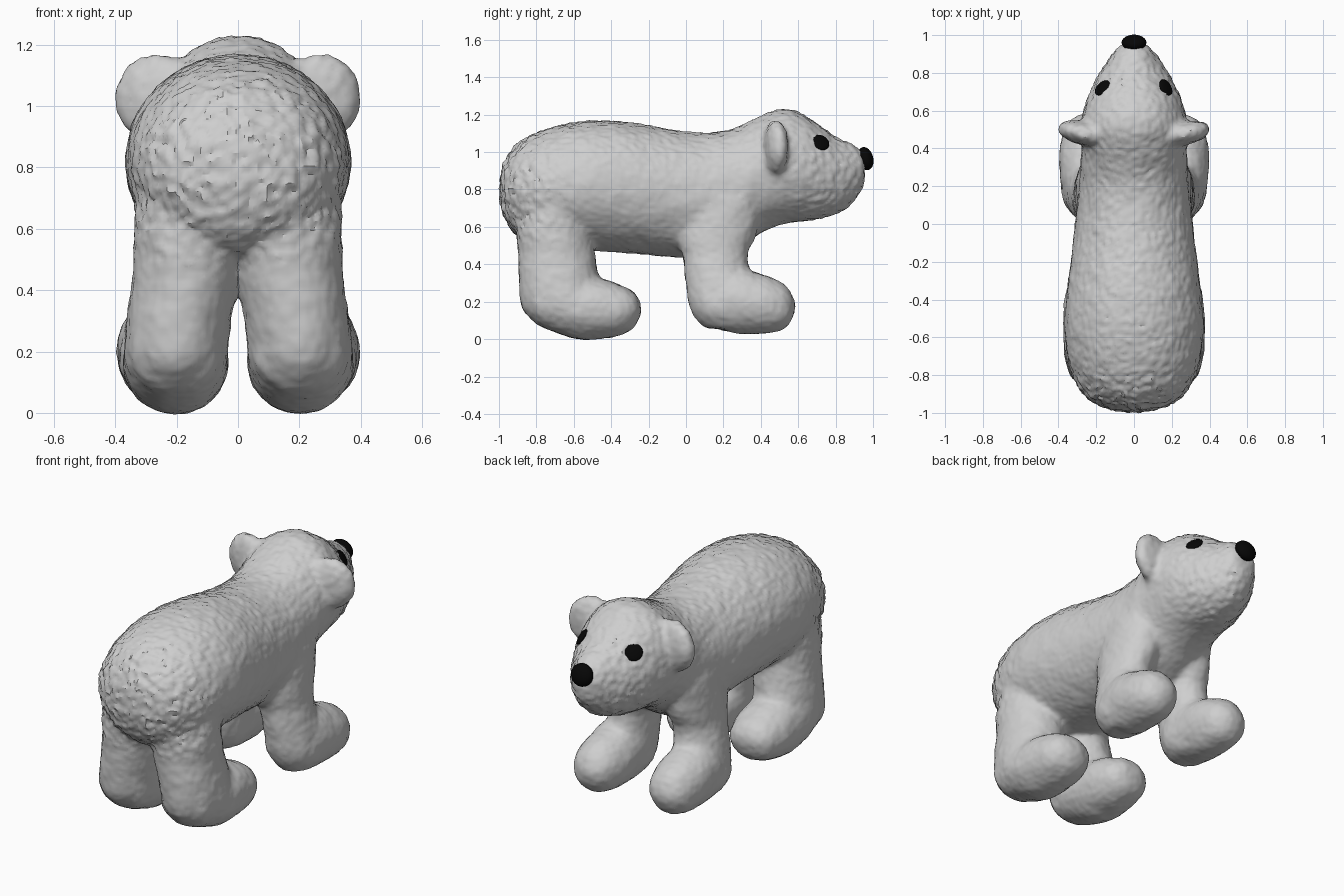
import bpy, bmesh, math
from mathutils import Vector, Matrix, noise

if "Cube" in bpy.data.objects:
    bpy.data.objects.remove(bpy.data.objects["Cube"], do_unlink=True)


def material(name, value):
    m = bpy.data.materials.new(name)
    m.use_nodes = True
    col = (value, value, value, 1)
    m.diffuse_color = col
    b = m.node_tree.nodes["Principled BSDF"]
    b.inputs["Base Color"].default_value = col
    b.inputs["Roughness"].default_value = 0.9
    return m


fur = material("pale grey fur", 0.62)
black = material("black", 0.002)


def spline(rows, steps=4):
    """Catmull-Rom interpolation between section rows."""
    out = []
    for i in range(len(rows) - 1):
        a, b, c, d = (rows[min(max(j, 0), len(rows) - 1)] for j in range(i - 1, i + 3))
        for s in range(steps):
            t = s / steps
            out.append([q + t / 2 * (r - p + t * (2*p - 5*q + 4*r - e + t * (3*(q - r) + e - p)))
                        for p, q, r, e in zip(a, b, c, d)])
    return out + [rows[-1]]


def loft(bm, rows, place, n=32):
    """Closed tube of elliptical sections: (position, u low, u high, v low, v high)."""
    rings = []
    for t, u0, u1, v0, v1 in spline(rows):
        ring = []
        for k in range(n):
            a = 2 * math.pi * k / n
            u = (u0 + u1) / 2 + (u1 - u0) / 2 * math.cos(a)
            v = (v0 + v1) / 2 + (v1 - v0) / 2 * math.sin(a)
            ring.append(bm.verts.new(place(t, u, v)))
        rings.append(ring)
    faces = [bm.faces.new(rings[0]), bm.faces.new(rings[-1])]
    for r, s in zip(rings, rings[1:]):
        for k in range(n):
            j = (k + 1) % n
            faces.append(bm.faces.new((r[k], r[j], s[j], s[k])))
    bmesh.ops.recalc_face_normals(bm, faces=faces)


def ball(bm, centre, radii, turn):
    vs = bmesh.ops.create_uvsphere(bm, u_segments=24, v_segments=16, radius=1)["verts"]
    for v in vs:
        v.co = turn @ Vector(v.co[i] * radii[i] for i in range(3)) + Vector(centre)


def make(name, bm, mat):
    me = bpy.data.meshes.new(name)
    bm.to_mesh(me)
    bm.free()
    me.materials.append(mat)
    me.shade_smooth()
    ob = bpy.data.objects.new(name, me)
    bpy.context.collection.objects.link(ob)
    return ob


# Torso, neck and head: y, bottom, top, half width
torso = [(-0.99, .73, .87, .07), (-0.95, .61, .98, .20), (-0.86, .53, 1.07, .295),
         (-0.7, .49, 1.135, .35), (-0.5, .475, 1.165, .365), (-0.3, .46, 1.155, .345),
         (-0.1, .445, 1.12, .32), (.1, .43, 1.1, .3), (.25, .47, 1.12, .285),
         (.4, .57, 1.19, .275), (.52, .62, 1.23, .28), (.65, .635, 1.185, .25),
         (.78, .665, 1.09, .19), (.88, .72, 1.04, .125), (.95, .82, 1.0, .07)]
# Legs: z, y range, x range; feet: y, z range, x range
hind_leg = [(.85, -.85, -.5, .03, .325), (.6, -.9, -.51, -.02, .335), (.45, -.895, -.49, -.005, .34),
            (.3, -.89, -.46, .025, .36), (.15, -.865, -.4, .04, .365), (.05, -.74, -.42, .09, .3)]
hind_foot = [(-.8, .08, .3, .06, .34), (-.6, .005, .34, .035, .37), (-.45, .005, .32, .035, .37),
             (-.35, .025, .285, .055, .355), (-.28, .065, .25, .09, .32), (-.245, .13, .19, .16, .25)]
front_leg = [(.75, 0, .4, .05, .3), (.55, -.05, .37, .05, .315), (.45, -.015, .325, .075, .325),
             (.3, 0, .36, .095, .36), (.15, .03, .4, .095, .385), (.06, .1, .4, .15, .33)]
front_foot = [(.1, .09, .3, .12, .365), (.25, .035, .38, .095, .39), (.4, .03, .345, .095, .39),
              (.5, .045, .305, .12, .37), (.55, .085, .26, .155, .335), (.58, .14, .2, .21, .28)]

bm = bmesh.new()
loft(bm, [(y, lo, hi, -w, w) for y, lo, hi, w in torso], lambda t, u, v: (v, t, u))
for side in (-1, 1):
    for leg in (hind_leg, front_leg):
        loft(bm, leg, lambda t, u, v: (side * v, u, t))
    for foot in (hind_foot, front_foot):
        loft(bm, foot, lambda t, u, v: (side * v, t, u))
    # Round ears, outer rims swept a little forward
    ball(bm, (side * .265, .48, 1.025), (.14, .06, .145),
         Matrix.Rotation(side * .22, 3, "Z"))
body = make("bear_body", bm, fur)

# Fuse the parts into one soft skin
bpy.context.view_layer.objects.active = body
body.select_set(True)
mod = body.modifiers.new("fuse", "REMESH")
mod.mode = "VOXEL"
mod.voxel_size = 0.014
soft = body.modifiers.new("soften", "SMOOTH")
soft.factor = 0.5
soft.iterations = 22
for m in ("fuse", "soften"):
    bpy.ops.object.modifier_apply(modifier=m)

# Shaggy surface: rough on rump, back and muzzle, smooth elsewhere
me = body.data
normals = [v.normal.copy() for v in me.vertices]
for v, nrm in zip(me.vertices, normals):
    p = v.co
    rump = max(0, min(1, (-p.y - .55) * 3)) * max(0, min(1, (p.z - .45) * 6))
    muzzle = max(0, min(1, (p.y - .5) * 4)) * (p.z > .6)
    back = max(0, nrm.z) * (p.z > .9) * .5
    amount = .003 + .009 * max(rump, muzzle * .6, back)
    v.co = p + nrm * (amount * noise.noise(p * 38) + .004 * noise.noise(p * 12) + .004)
bpy.ops.object.shade_smooth_by_angle(angle=math.radians(30))

# Eyes lie flat against the face
for side, name in ((-1, "right_eye"), (1, "left_eye")):
    hit, loc, nrm, _ = body.closest_point_on_mesh(Vector((side * .16, .715, 1.045)))
    bm = bmesh.new()
    ball(bm, loc, (.05, .048, .016), nrm.to_track_quat("Z", "Y").to_matrix())
    make(name, bm, black)

# Nose tip, leaning back at the top
bm = bmesh.new()
ball(bm, (0, .96, .965), (.066, .041, .063), Matrix.Rotation(.25, 3, "X"))
make("nose", bm, black)
